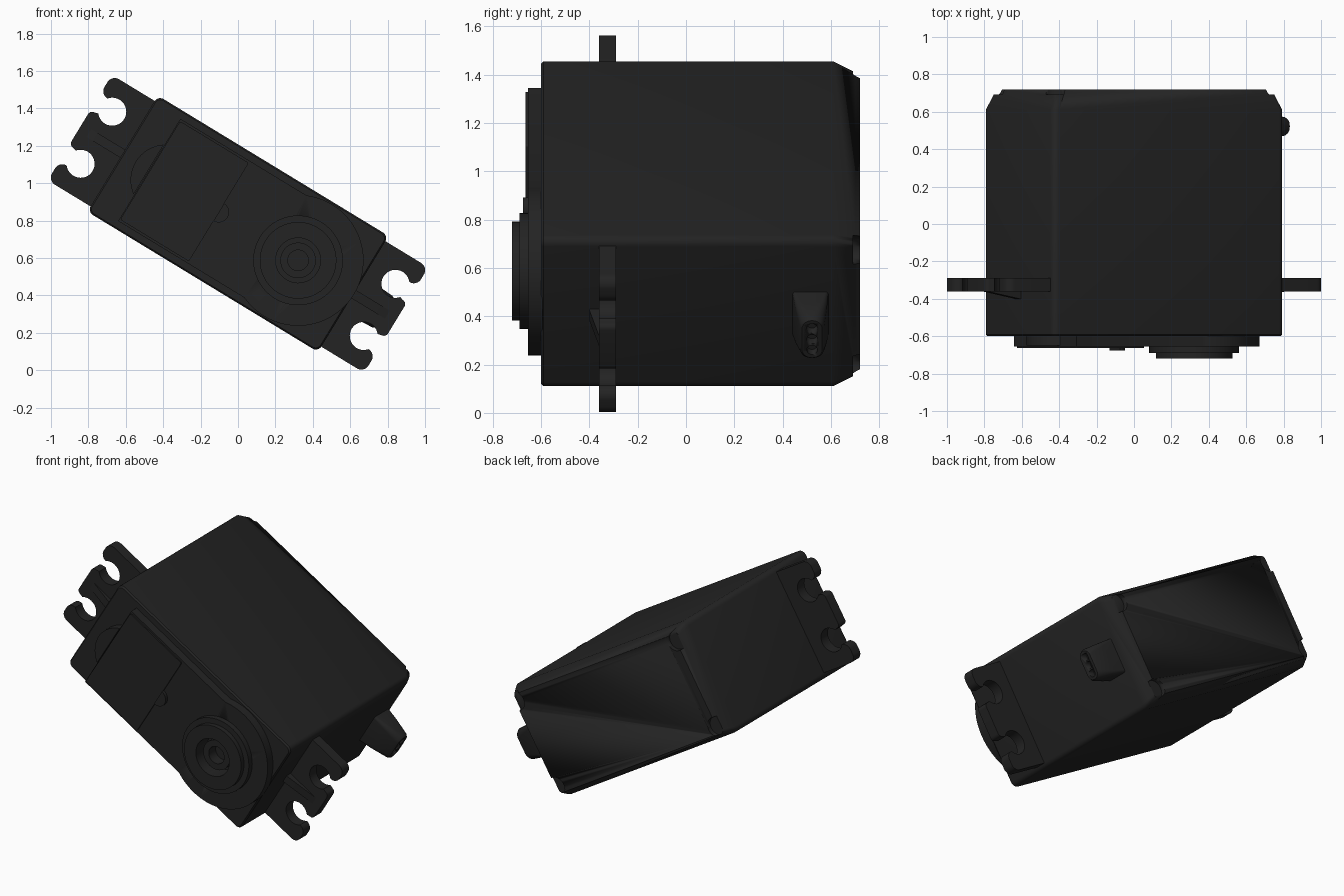
import bpy, bmesh, math
from mathutils import Matrix

if "Cube" in bpy.data.objects:
    bpy.data.objects.remove(bpy.data.objects["Cube"])

black = bpy.data.materials.new("black_plastic")
black.diffuse_color = (0.017, 0.017, 0.017, 1)
black.use_nodes = True
black.node_tree.nodes["Principled BSDF"].inputs["Base Color"].default_value = black.diffuse_color
parts = []


def arc(cx, cy, r, a0, a1, n=10):
    return [(cx + r * math.cos(math.radians(a0 + (a1 - a0) * i / n)),
             cy + r * math.sin(math.radians(a0 + (a1 - a0) * i / n))) for i in range(n + 1)]


def circle(cx, cy, r, n=48):
    return arc(cx, cy, r, 0, 360, n)[:-1]


def rounded(hx, hy, r, cx=0, cy=0, n=6):
    pts = []
    for k, (sx, sy) in enumerate([(1, 1), (-1, 1), (-1, -1), (1, -1)]):
        pts += arc(cx + sx * (hx - r), cy + sy * (hy - r), r, 90 * k, 90 * k + 90, n)
    return pts


def loft(name, sections, along="y"):
    """Skin equal-length outlines placed at distances along y (or x), capped at both ends."""
    bm = bmesh.new()
    rings = []
    for d, pts in sections:
        rings.append([bm.verts.new((a, d, b) if along == "y" else (d, a, b)) for a, b in pts])
    for lo, hi in zip(rings, rings[1:]):
        n = len(lo)
        for i in range(n):
            bm.faces.new((lo[i], lo[(i + 1) % n], hi[(i + 1) % n], hi[i]))
    bm.faces.new(rings[0])
    bm.faces.new(rings[-1])
    bmesh.ops.recalc_face_normals(bm, faces=bm.faces)
    mesh = bpy.data.meshes.new(name)
    bm.to_mesh(mesh)
    bm.free()
    ob = bpy.data.objects.new(name, mesh)
    bpy.context.collection.objects.link(ob)
    mesh.materials.append(black)
    parts.append(ob)
    return ob


def prism(name, pts, y0, y1):
    return loft(name, [(y0, pts), (y1, pts)])


def cut(ob, cutter):
    cutter.hide_render = True
    cutter.display_type = "WIRE"
    m = ob.modifiers.new("cut", "BOOLEAN")
    m.operation, m.object, m.solver = "DIFFERENCE", cutter, "EXACT"


# Main case, with a tapered rear cap and a fine front lip
L, W = 0.722, 0.363
body = loft("case", [(-0.6, rounded(L - 0.008, W - 0.008, 0.03)),
                     (-0.59, rounded(L, W, 0.035)),
                     (0.61, rounded(L, W, 0.035)),
                     (0.72, rounded(L - 0.045, W - 0.04, 0.03))])

# Screw recesses at the rear corners
for i, (su, sv) in enumerate([(1, 1), (1, -1), (-1, 1), (-1, -1)]):
    cut(body, prism(f"screw_recess_cutter_{i}", circle(su * 0.67, sv * 0.28, 0.06, 32), 0.692, 0.8))

# Mounting ears with two open slots, and a tapered rib on each
half = ([(0.70, 0.33)] + arc(0.945, 0.285, 0.045, 90, 0) + arc(0.945, 0.255, 0.045, 0, -90)
        + arc(0.886, 0.163, 0.075, 39, 321, 28) + arc(0.965, 0.085, 0.025, 90, 0, 6))
outline = half + [(u, -v) for u, v in reversed(half)]
for side, s in (("right", 1), ("left", -1)):
    prism(f"mounting_ear_{side}", [(s * u, v) for u, v in outline], -0.36, -0.29)
    loft(f"ear_rib_{side}", [(y, [(s * 0.71, -0.025), (s * e, -0.025), (s * e, 0.025), (s * 0.71, 0.025)])
                             for y, e in ((-0.355, 0.96), (-0.40, 0.73))])

# Raised gear cover: long plate running into a round end, plus an idler bulge
R, V, C = 0.35, 0.32, 0.376
a = math.degrees(math.asin(V / R))
cover = prism("gear_cover", [(-0.555, V), (-0.555, -V)] + arc(C, 0, R, a - 180, 180 - a, 56),
              -0.655, -0.595)
cut(cover, prism("bore_cutter", circle(C, 0, 0.122), -0.8, -0.58))
prism("idler_bulge", arc(-0.45, 0, 0.19, 125, 235, 24), -0.65, -0.595)
prism("cover_panel", rounded(0.215, V - 0.012, 0.01, -0.335, 0), -0.664, -0.65)

# Small D-shaped locating boss
prism("locating_boss", arc(-0.12, 0, 0.055, -90, 90, 20), -0.675, -0.65)

# Stepped output collar with hollow splined shaft inside
loft("output_collar", [(y, circle(C, 0, r)) for y, r in
     ((-0.597, 0.24), (-0.69, 0.24), (-0.69, 0.205), (-0.72, 0.205), (-0.72, 0.12), (-0.602, 0.12))])
loft("output_shaft", [(y, circle(C, 0, r)) for y, r in
     ((-0.6, 0.095), (-0.68, 0.095), (-0.68, 0.055), (-0.61, 0.055))])

# Tapered cable boot with three wire holes
boot = loft("cable_boot", [(0.71, rounded(0.075, 0.11, 0.012, 0.515)),
                           (0.80, rounded(0.066, 0.106, 0.025, 0.518)),
                           (0.905, rounded(0.05, 0.1, 0.045, 0.522)),
                           (0.92, rounded(0.042, 0.09, 0.04, 0.522))], "x")
for i in (-1, 0, 1):
    cut(boot, loft(f"wire_hole_cutter_{i + 1}", [(d, circle(0.522, i * 0.052, 0.022, 20))
                                                 for d in (0.88, 1.0)], "x"))

# Tilt the whole unit about the depth axis and smooth the curved faces
tilt = Matrix.Translation((0, 0, 0.783)) @ Matrix.Rotation(math.radians(31.3), 4, "Y")
for ob in parts:
    ob.data.transform(tilt)
    ob.select_set(True)
bpy.context.view_layer.objects.active = body
bpy.ops.object.shade_smooth_by_angle(angle=math.radians(30))
